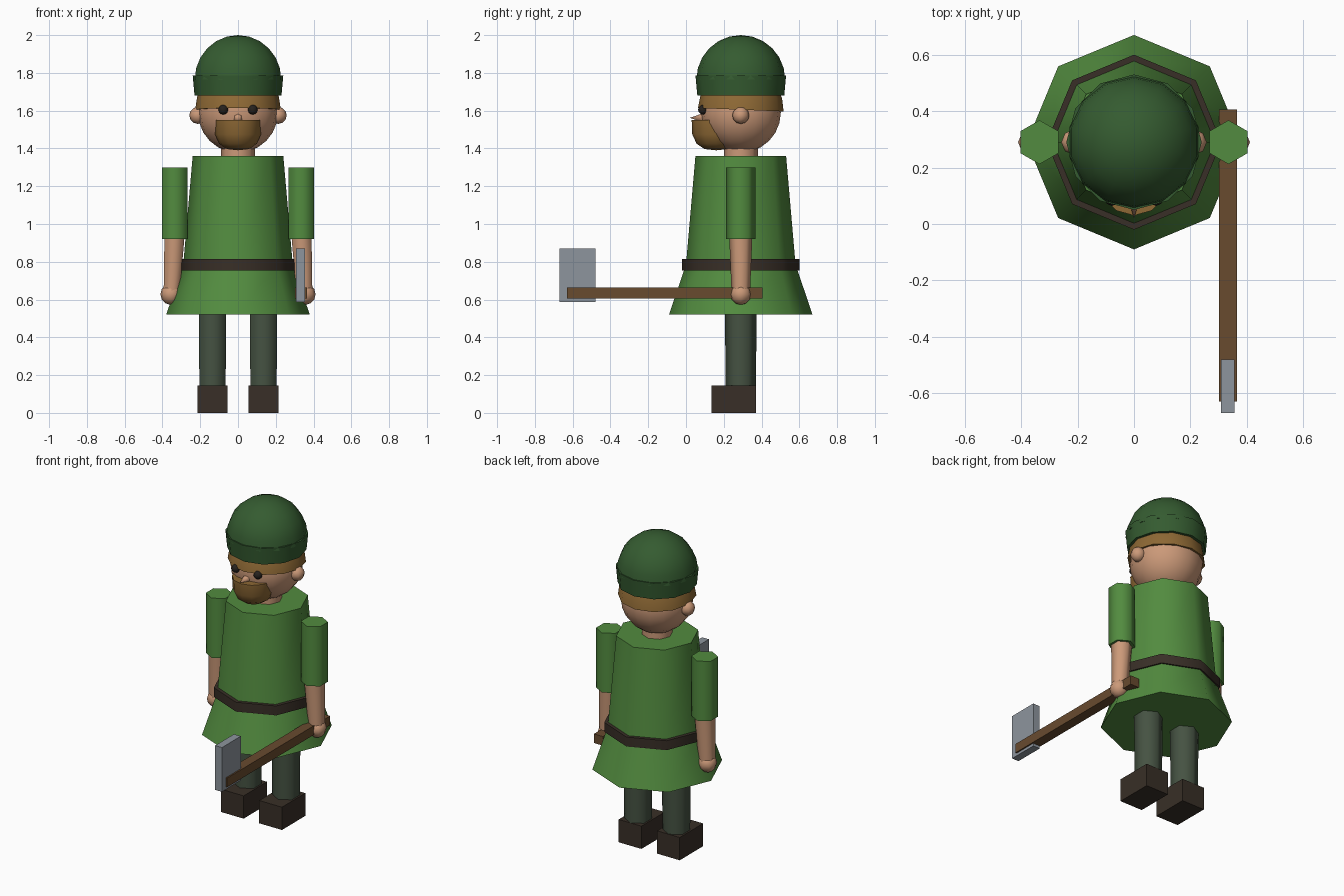
import bpy, bmesh, math
from mathutils import Matrix, Vector

cube = bpy.data.objects.get("Cube")
if cube:
    bpy.data.objects.remove(cube, do_unlink=True)

CY = 0.29  # body axis in depth


def material(name, *rgb):
    m = bpy.data.materials.new(name)
    m.use_nodes = True
    m.diffuse_color = (*rgb, 1)
    m.node_tree.nodes["Principled BSDF"].inputs["Base Color"].default_value = (*rgb, 1)
    return m


TUNIC = material("tunic green", 0.085, 0.26, 0.05)
HAT = material("hat green", 0.035, 0.105, 0.03)
SKIN = material("skin", 0.60, 0.32, 0.19)
HAIR = material("ginger hair", 0.27, 0.14, 0.035)
LEATHER = material("dark leather", 0.04, 0.028, 0.02)
TROUSER = material("trouser grey green", 0.06, 0.085, 0.055)
WOOD = material("wood", 0.14, 0.07, 0.028)
STEEL = material("steel", 0.27, 0.30, 0.34)
BLACK = material("eye black", 0.02, 0.016, 0.013)


def finish(name, bm, mat, smooth=True):
    bmesh.ops.recalc_face_normals(bm, faces=bm.faces)
    mesh = bpy.data.meshes.new(name)
    bm.to_mesh(mesh)
    bm.free()
    mesh.materials.append(mat)
    ob = bpy.data.objects.new(name, mesh)
    bpy.context.collection.objects.link(ob)
    if smooth:
        bpy.ops.object.select_all(action='DESELECT')
        ob.select_set(True)
        bpy.context.view_layer.objects.active = ob
        bpy.ops.object.shade_smooth_by_angle(angle=math.radians(65))
    return ob


def lathe(name, profile, sides, mat, center=(0, CY, 0), scale=(1, 1, 1), rot=None):
    """Capped solid of revolution; first side corner points to the front."""
    bm = bmesh.new()
    rings = []
    for r, z in profile:
        if r == 0:
            rings.append([bm.verts.new((0, 0, z))] * sides)
        else:
            rings.append([bm.verts.new((r * math.sin(2 * math.pi * i / sides),
                                        -r * math.cos(2 * math.pi * i / sides), z))
                          for i in range(sides)])
    for low, high in zip(rings, rings[1:]):
        for i in range(sides):
            j = (i + 1) % sides
            corners = list(dict.fromkeys([low[i], low[j], high[j], high[i]]))
            bm.faces.new(corners)
    for (r, z), ring in ((profile[0], rings[0]), (profile[-1], rings[-1])):
        if r:
            bm.faces.new(ring)
    m = Matrix.Translation(center) @ (rot or Matrix()) @ Matrix.Diagonal((*scale, 1))
    bmesh.ops.transform(bm, matrix=m, verts=bm.verts)
    return finish(name, bm, mat)


def ball(name, center, r, mat, segs=12, rings=8):
    bm = bmesh.new()
    bmesh.ops.create_uvsphere(bm, u_segments=segs, v_segments=rings, radius=r,
                              matrix=Matrix.Translation(center))
    return finish(name, bm, mat)


def box(name, low, high, mat):
    low, high = Vector(low), Vector(high)
    bm = bmesh.new()
    bmesh.ops.create_cube(bm, size=1, matrix=Matrix.Translation((low + high) / 2)
                          @ Matrix.Diagonal((*(high - low), 1)))
    return finish(name, bm, mat, smooth=False)


def dome(r, base, steps):
    """Quarter-circle profile rising from base."""
    arc = [(r * math.cos(math.pi / 2 * i / steps), base + r * math.sin(math.pi / 2 * i / steps))
           for i in range(steps)]
    return arc + [(0, base + r)]


# Tunic and belt
lathe("skirt", [(0.38, 0.52), (0.29, 0.785)], 8, TUNIC)
lathe("tunic_body", [(0.29, 0.785), (0.24, 1.36)], 8, TUNIC)
lathe("belt", [(0.31, 0.755), (0.31, 0.815)], 8, LEATHER)

# Limbs, mirrored left and right
for side, s in (("left", 1), ("right", -1)):
    lathe(side + "_leg", [(0.08, 0.13), (0.084, 0.54)], 6, TROUSER, (s * 0.135, CY, 0))
    box(side + "_boot", (s * 0.135 - 0.08, 0.135, 0), (s * 0.135 + 0.08, 0.37, 0.145), LEATHER)
    lathe(side + "_sleeve", [(0.078, 0.92), (0.078, 1.30)], 6, TUNIC, (s * 0.335, CY, 0))
    tilt = Matrix.Rotation(s * -0.05, 4, 'Y')
    lathe(side + "_forearm", [(0.048, -0.31), (0.061, 0.01)], 6, SKIN,
          (s * 0.337, CY, 0.92), rot=Matrix.Rotation(s * 0.05, 4, 'Y').inverted() @ tilt.inverted()
          @ tilt)
    ball(side + "_hand", (s * 0.355, CY, 0.628), 0.056, SKIN, 8, 6)
    ball(side + "_ear", (s * 0.213, CY, 1.575), 0.045, SKIN, 8, 6)
    ball(side + "_eye", (s * 0.078, 0.09, 1.605), 0.026, BLACK, 8, 6)

# Head
lathe("neck", [(0.09, 1.33), (0.09, 1.45)], 8, SKIN)
ball("head", (0, CY, 1.59), 0.212, SKIN, 16, 12)
lathe("hair", dome(0.227, 0, 5), 12, HAIR, (0, CY, 1.605), rot=Matrix.Rotation(-0.04, 4, 'X'))
lathe("nose", [(0.026, 0), (0, 0.075)], 6, SKIN, (0, 0.095, 1.562),
      rot=Matrix.Rotation(math.pi / 2, 4, 'X'))
lathe("beard", [(0.125, 1.55), (0.122, 1.475), (0.10, 1.425), (0.06, 1.397), (0, 1.39)],
      12, HAIR, (0, 0.16, 0), (1, 1.04, 1))

# Hat
lathe("hat_brim", [(0.23, 1.68), (0.24, 1.787)], 12, HAT)
lathe("hat_dome", dome(0.235, 1.765, 6), 14, HAT)

# Axe held forward in the left hand
box("axe_handle", (0.302, -0.63, 0.605), (0.365, 0.405, 0.663), WOOD)
box("axe_blade", (0.308, -0.67, 0.588), (0.356, -0.48, 0.87), STEEL)
